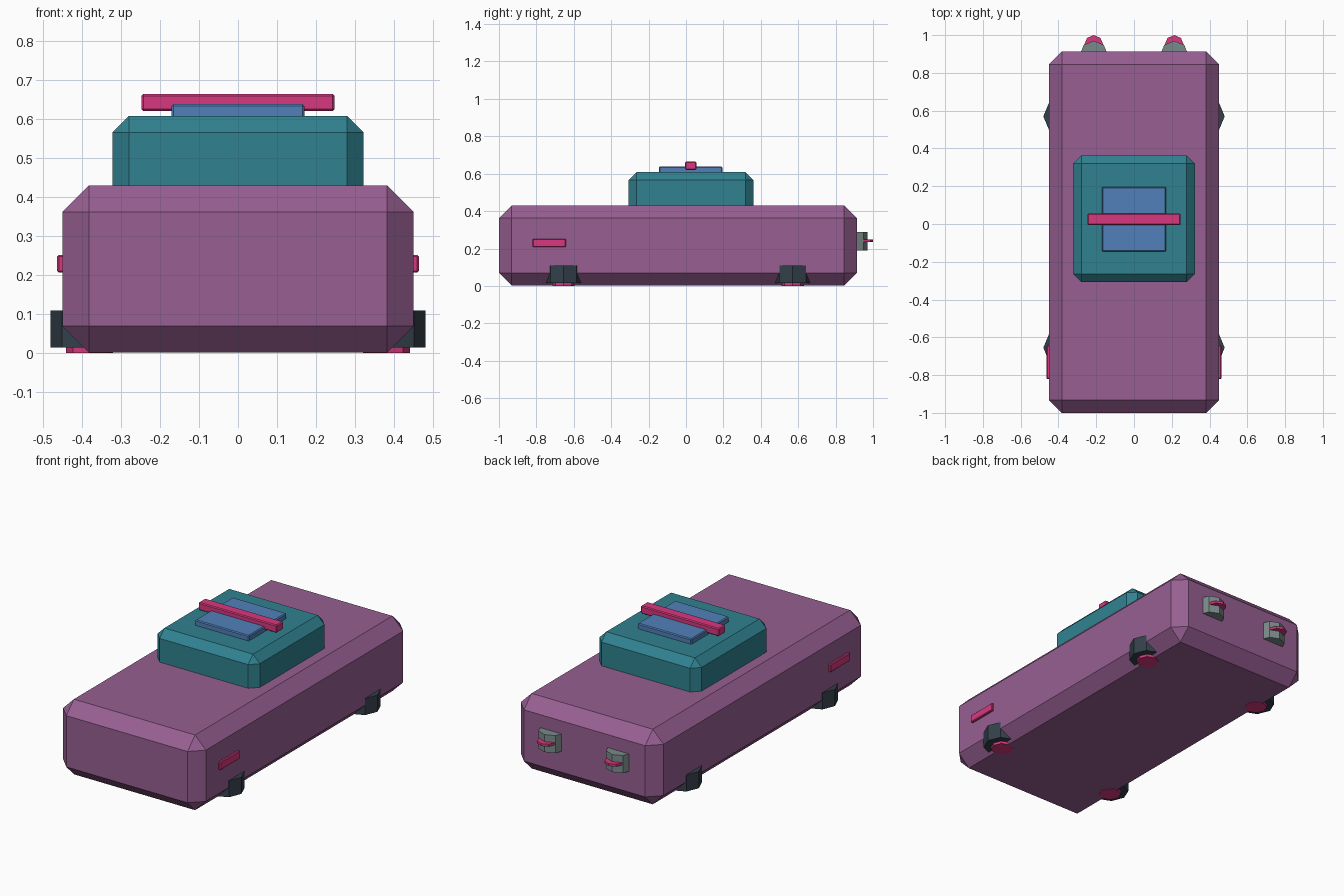
import bpy
import math

cube = bpy.data.objects.get("Cube")
if cube:
    bpy.data.objects.remove(cube, do_unlink=True)


def material(name, hex_code):
    """Flat material from an sRGB hex code."""
    def linear(c):
        return c / 12.92 if c < 0.04045 else ((c + 0.055) / 1.055) ** 2.4
    colour = [linear(b / 255) for b in bytes.fromhex(hex_code)] + [1.0]
    mat = bpy.data.materials.new(name)
    mat.use_nodes = True
    mat.diffuse_color = colour
    mat.node_tree.nodes["Principled BSDF"].inputs["Base Color"].default_value = colour
    return mat


purple = material("purple", "975F92")
teal = material("teal", "308290")
blue = material("blue", "5080B8")
pink = material("pink", "D8387E")
charcoal = material("charcoal", "34404A")
grey = material("grey", "7A8A8A")


def box(name, low, high, bevel, mat):
    """Chamfered box between two corners."""
    centre = [(a + b) / 2 for a, b in zip(low, high)]
    bpy.ops.mesh.primitive_cube_add(size=1, location=centre)
    obj = bpy.context.object
    obj.name = name
    obj.scale = [b - a for a, b in zip(low, high)]
    bpy.ops.object.transform_apply(location=False, rotation=False, scale=True)
    mod = obj.modifiers.new("chamfer", 'BEVEL')
    mod.width = bevel
    mod.segments = 1
    obj.data.materials.append(mat)
    return obj


def octagon(name, x, y, bottom, top, radius, mat):
    """Upright eight-sided prism with corners on the x and y axes."""
    bpy.ops.mesh.primitive_cylinder_add(vertices=8, radius=radius, depth=top - bottom,
                                        location=(x, y, (bottom + top) / 2))
    obj = bpy.context.object
    obj.name = name
    obj.data.materials.append(mat)
    return obj


# Hull, cabin and roof parts
box("body", (-0.45, -1, 0.002), (0.45, 0.913, 0.43), 0.068, purple)
box("cabin", (-0.322, -0.307, 0.3), (0.322, 0.362, 0.608), 0.043, teal)
box("roof_panel", (-0.17, -0.145, 0.59), (0.17, 0.195, 0.638), 0.005, blue)
box("roof_bar", (-0.247, -0.005, 0.62), (0.247, 0.056, 0.664), 0.005, pink)

for side, s in (("left", 1), ("right", -1)):
    # Side markers
    xs = sorted((s * 0.43, s * 0.463))
    box(side + "_marker", (xs[0], -0.82, 0.207), (xs[1], -0.642, 0.252), 0.004, pink)

    # Corner pods with a glowing disc beneath each
    for end, y in (("front", -0.655), ("rear", 0.57)):
        octagon(f"{end}_{side}_pod", s * 0.38, y, 0.015, 0.11, 0.1, charcoal)
        octagon(f"{end}_{side}_pod_disc", s * 0.38, y, 0, 0.02, 0.06, pink)

    # Rear thrusters with a thin disc through each
    octagon(side + "_thruster", s * 0.213, 0.895, 0.188, 0.288, 0.075, grey)
    octagon(side + "_thruster_disc", s * 0.213, 0.95, 0.234, 0.248, 0.05, pink)
